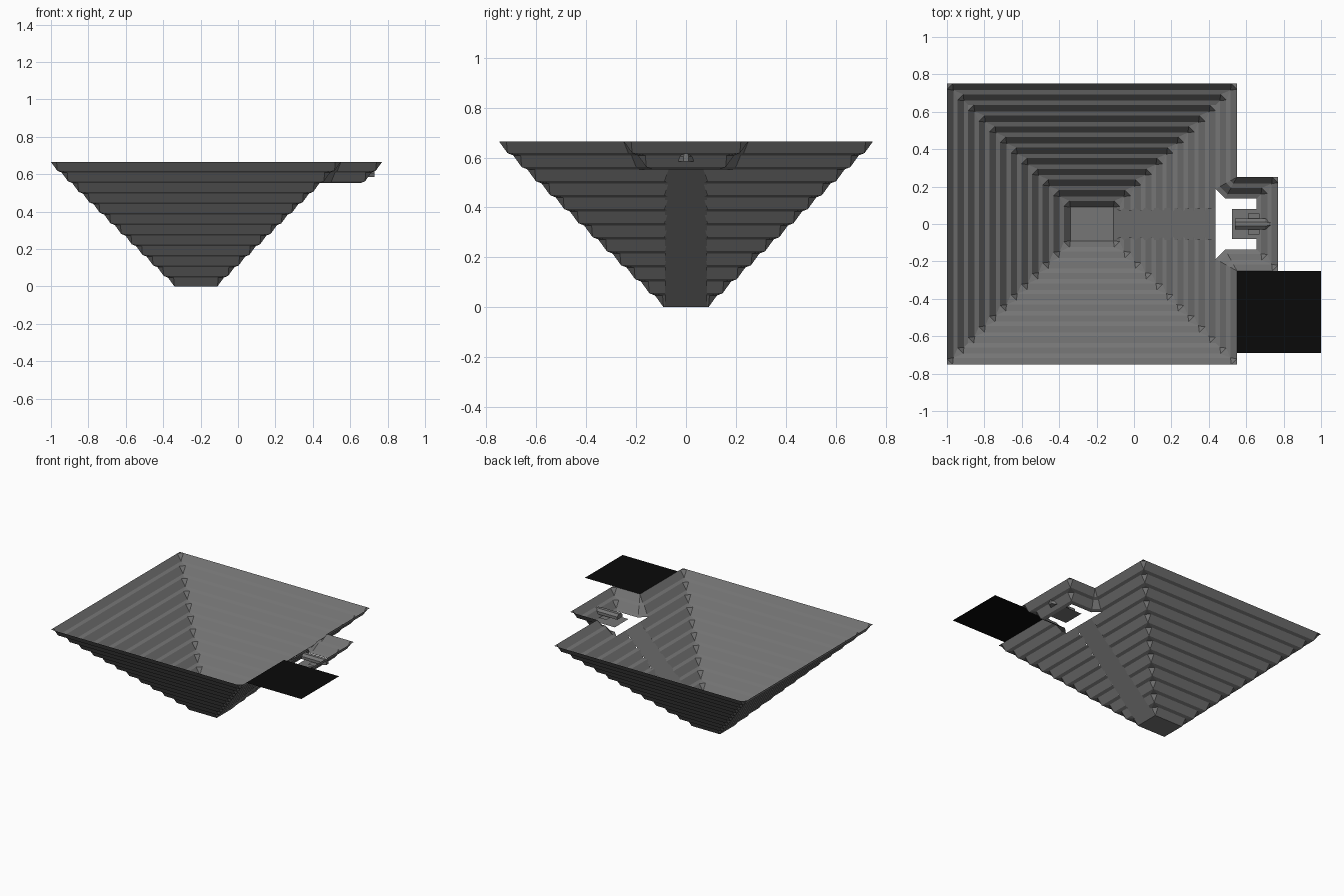
import bpy, bmesh
from mathutils import Vector

if "Cube" in bpy.data.objects:
    bpy.data.objects.remove(bpy.data.objects["Cube"])

TOP, TIERS = 0.665, 12
RUN, RISE = 0.0569, 0.0562            # spacing of the terraces
BATTER_RUN, BATTER_RISE = 0.034, 0.047  # steep face of each terrace
CUT = 0.03                            # corner chamfer of each crest


def material(name, value):
    m = bpy.data.materials.new(name)
    m.diffuse_color = (value, value, value, 1)
    m.use_nodes = True
    m.node_tree.nodes["Principled BSDF"].inputs["Base Color"].default_value = m.diffuse_color
    return m


ROCK = material("grey_rock", 0.18)
BLACK = material("black", 0.003)


def finish(name, bm, mat):
    bmesh.ops.remove_doubles(bm, verts=bm.verts, dist=0.0005)
    me = bpy.data.meshes.new(name)
    bm.to_mesh(me)
    bm.free()
    me.materials.append(mat)
    ob = bpy.data.objects.new(name, me)
    bpy.context.collection.objects.link(ob)
    return ob


def sheet(name, points, mat):
    bm = bmesh.new()
    bm.faces.new([bm.verts.new(p) for p in points])
    return finish(name, bm, mat)


def ring(outline, d, z, cut):
    """Inset a counter-clockwise outline by d; two points per corner."""
    pts, n = [], len(outline)
    for i in range(n):
        p = Vector(outline[i])
        a = (p - Vector(outline[i - 1])).normalized()
        b = (Vector(outline[(i + 1) % n]) - p).normalized()
        convex = a.x * b.y - a.y * b.x > 0
        q = p + (b - a) * d if convex else p + (a - b) * -1 * -d
        c = cut if convex else d * 0.45
        pts += [(*(q - a * c), z), (*(q + b * c), z)]
    return pts


def skin(name, rings, closed):
    bm = bmesh.new()
    rows = [[bm.verts.new(p) for p in r] for r in rings]
    n = len(rows[0])
    for r0, r1 in zip(rows, rows[1:]):
        for i in range(n if closed else n - 1):
            j = (i + 1) % n
            bm.faces.new((r0[i], r0[j], r1[j], r1[i]))
    bmesh.ops.dissolve_degenerate(bm, dist=0.0003, edges=bm.edges)
    return finish(name, bm, ROCK)


def terrace_levels(first, last):
    """Sharp start, then chamfered crest and sharp toe of each terrace."""
    levels = [(first * RUN, TOP - first * RISE, 0)]
    for k in range(first, last):
        levels.append((k * RUN, TOP - k * RISE, CUT))
        levels.append((k * RUN + BATTER_RUN, TOP - k * RISE - BATTER_RISE, 0))
    return levels


# Upper two terraces wrap around the side bay
bay = [(-1, -.75), (.55, -.75), (.55, -.25), (.77, -.25),
       (.77, .25), (.55, .25), (.55, .75), (-1, .75)]
levels = terrace_levels(0, 2) + [(2 * RUN, TOP - 2 * RISE, 0)]
skin("upper_terraces", [ring(bay, *l) for l in levels], True)

# Lower terraces are open where the ramp descends
pit = [(.55, .75), (-1, .75), (-1, -.75), (.55, -.75)]
rows = []
for d, z, cut in terrace_levels(2, TIERS):
    gap = 0.07 if cut else 0.085
    x = .55 - d
    rows.append([(x, gap, z)] + ring(pit, d, z, cut) + [(x, -gap, z)])
skin("lower_terraces", rows, False)

# Pit floor and straight ramp
sheet("pit_floor", [(-.34, -.09, 0), (-.11, -.09, 0), (-.11, .09, 0), (-.34, .09, 0)], ROCK)
ramp_x, ramp_z = .55 - 2 * RUN, TOP - 2 * RISE
sheet("ramp", [(-.11, -.085, 0), (ramp_x, -.085, ramp_z),
               (ramp_x, .085, ramp_z), (-.11, .085, 0)], ROCK)

# Black pad beside the rim
sheet("black_pad", [(.55, -.69, TOP), (1, -.69, TOP), (1, -.25, TOP), (.55, -.25, TOP)], BLACK)

# Loading plate and step in the bay
sheet("loading_plate", [(.525, -.08, ramp_z), (.66, -.08, ramp_z),
                        (.66, .08, ramp_z), (.525, .08, ramp_z)], ROCK)
sheet("loading_step", [(.61, -.055, .575), (.67, -.055, .575),
                       (.67, .055, .575), (.61, .055, .575)], ROCK)

# Ridged chute with a pointed end
bm = bmesh.new()
section = [(-.03, .585), (-.03, .605), (-.012, .62), (.012, .62), (.03, .605), (.03, .585)]
back = [bm.verts.new((.54, y, z)) for y, z in section]
front = [bm.verts.new((.70, y, z)) for y, z in section]
tip = [bm.verts.new((.73, y * .35, z)) for y, z in section]
for r0, r1 in ((back, front), (front, tip)):
    for i in range(6):
        j = (i + 1) % 6
        bm.faces.new((r0[i], r1[i], r1[j], r0[j]))
bm.faces.new(back)
bm.faces.new(tip[::-1])
bmesh.ops.recalc_face_normals(bm, faces=bm.faces)
finish("chute", bm, ROCK)
